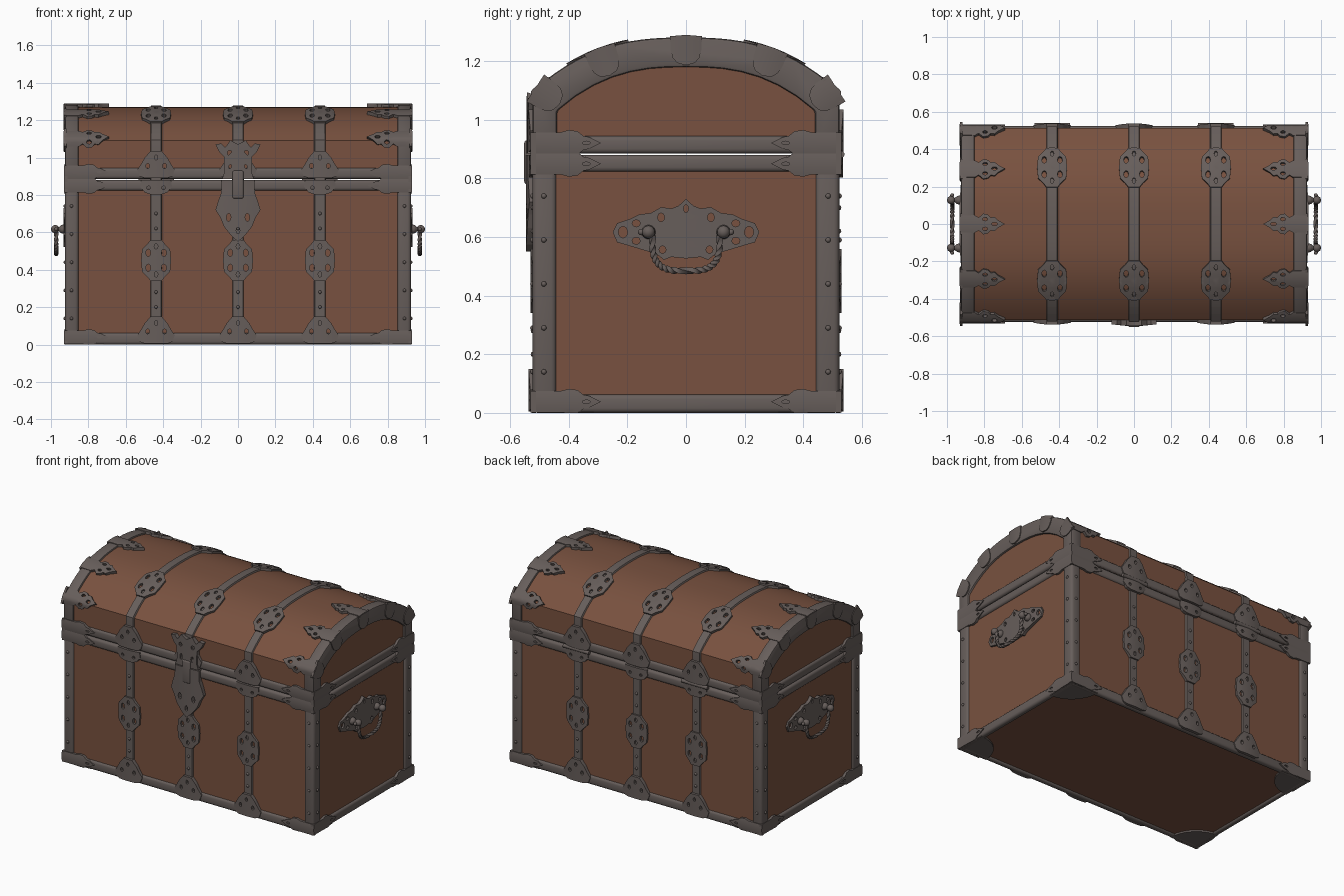
import bpy, bmesh, math
from mathutils import Vector, Matrix

if "Cube" in bpy.data.objects:
    bpy.data.objects.remove(bpy.data.objects["Cube"])


def material(name, rgb):
    m = bpy.data.materials.new(name)
    m.diffuse_color = (*rgb, 1)
    m.use_nodes = True
    m.node_tree.nodes["Principled BSDF"].inputs["Base Color"].default_value = m.diffuse_color
    return m


WOOD = material("brown wood", (0.19, 0.083, 0.050))
IRON = material("dark iron", (0.135, 0.112, 0.104))
HX, HY = 0.925, 0.523          # outer half sizes of the iron frame


def finish(name, bm, mat, angle=35):
    bmesh.ops.recalc_face_normals(bm, faces=bm.faces)
    me = bpy.data.meshes.new(name)
    bm.to_mesh(me)
    bm.free()
    me.materials.append(mat)
    ob = bpy.data.objects.new(name, me)
    bpy.context.collection.objects.link(ob)
    bpy.ops.object.select_all(action='DESELECT')
    ob.select_set(True)
    bpy.context.view_layer.objects.active = ob
    bpy.ops.object.shade_smooth_by_angle(angle=math.radians(angle))
    return ob


def bevel(bm, size, seg=3):
    edges = [e for e in bm.edges if e.calc_face_angle(0) > 0.9]
    bmesh.ops.bevel(bm, geom=edges, offset=size, segments=seg, profile=0.5, affect='EDGES')


def boxes(name, spans, mat, size):
    """Bevelled boxes given as (x0, x1, y0, y1, z0, z1)."""
    bm = bmesh.new()
    for x0, x1, y0, y1, z0, z1 in spans:
        m = Matrix.Translation(((x0 + x1) / 2, (y0 + y1) / 2, (z0 + z1) / 2))
        bmesh.ops.create_cube(bm, size=1, matrix=m @ Matrix.Diagonal((x1 - x0, y1 - y0, z1 - z0, 1)))
    bevel(bm, size)
    return finish(name, bm, mat)


def extrude_yz(bm, pts, x0, x1):
    f = bm.faces.new([bm.verts.new((x0, y, z)) for y, z in pts])
    r = bmesh.ops.extrude_face_region(bm, geom=[f])
    bmesh.ops.translate(bm, vec=(x1 - x0, 0, 0), verts=[v for v in r['geom'] if isinstance(v, bmesh.types.BMVert)])


def arch(half, low, top, n=28):
    ys = [half * (2 * i / n - 1) for i in range(n + 1)]
    return [(y, low + (top - low) * (1 - abs(y / half) ** 2.6)) for y in ys]


# Wooden box and lid
bm = bmesh.new()
extrude_yz(bm, [(-0.512, 0.012), (0.512, 0.012), (0.512, 0.878), (-0.512, 0.878)], -0.912, 0.912)
finish("chest_body", bm, WOOD)
WOOD_ARCH = arch(0.512, 1.09, 1.27)
bm = bmesh.new()
extrude_yz(bm, [(-0.512, 0.886)] + WOOD_ARCH + [(0.512, 0.886)], -0.912, 0.912)
finish("chest_lid", bm, WOOD)

# Iron rails, posts and arched end bands
for name, z0, z1 in (("bottom_rail", 0, 0.063), ("body_top_rail", 0.822, 0.880), ("lid_rail", 0.885, 0.945)):
    spans = []
    for s in (-1, 1):
        spans.append((-HX, HX, *sorted((s * HY, s * (HY - 0.04))), z0, z1))
        spans.append((*sorted((s * HX, s * (HX - 0.04))), -HY, HY, z0, z1))
    boxes(name, spans, IRON, 0.016)
boxes("corner_posts", [(*sorted((a * HX, a * 0.852)), *sorted((b * HY, b * 0.442)), 0.01, 0.875)
                       for a in (-1, 1) for b in (-1, 1)], IRON, 0.018)
bm = bmesh.new()
ring = [(-HY, 0.92)] + arch(HY, 1.098, 1.281) + [(HY, 0.92), (0.44, 0.92)] \
    + arch(0.44, 1.03, 1.18, 14)[::-1] + [(-0.44, 0.92)]
for s in (-1, 1):
    extrude_yz(bm, ring, s * 0.852, s * HX)
bevel(bm, 0.01, 2)
finish("lid_end_bands", bm, IRON)

# Path over the wood from front foot, across the lid, to back foot
PATH = [Vector((0, y, z)) for y, z in [(-0.512, 0)] + WOOD_ARCH + [(0.512, 0)]]
CUM = [0]
for p, q in zip(PATH, PATH[1:]):
    CUM.append(CUM[-1] + (q - p).length)
TOTAL = CUM[-1]


def at(s):
    s = min(max(s, 0), TOTAL)
    i = max(k for k in range(len(PATH) - 1) if CUM[k] <= s)
    return PATH[i].lerp(PATH[i + 1], (s - CUM[i]) / (CUM[i + 1] - CUM[i]))


def frame(s, d=0.015):
    t = (at(s + d) - at(s - d)).normalized()
    return at(s), t, Vector((0, -t.z, t.y))


def s_at_y(y):
    return min((k * TOTAL / 2000 for k in range(2001)),
               key=lambda s: abs(at(s).y - y) + (9 if at(s).z < 1.085 else 0))


# Three straps over the chest
bm = bmesh.new()
stops = sorted([0.02 + i * (TOTAL - 0.04) / 70 for i in range(71)] + CUM[1:-1])
for x in (-0.438, 0, 0.438):
    rows = []
    for s in stops:
        p, t, n = frame(s)
        rows.append([bm.verts.new(p + n * w + Vector((x + u, 0, 0)))
                     for u, w in ((-0.032, -0.003), (-0.026, 0.009), (0.026, 0.009), (0.032, -0.003))])
    for a, b in zip(rows, rows[1:]):
        for k in range(3):
            bm.faces.new((a[k], a[k + 1], b[k + 1], b[k]))
finish("straps", bm, IRON)


def shape(half, holes=()):
    """Flat pierced plate, mirrored in u, cut into a grid and given thickness 0..1."""
    bm = bmesh.new()
    loops = [half + [(-u, v) for u, v in reversed(half) if u > 1e-6]]
    for cx, cy, rx, ry in holes:
        for c in {cx, -cx}:
            loops.append([(c + rx * math.cos(k * math.pi / 4), cy + ry * math.sin(k * math.pi / 4)) for k in range(8)])
    for lp in loops:
        vs = [bm.verts.new((u, v, 0)) for u, v in lp]
        for a, b in zip(vs, vs[1:] + vs[:1]):
            bm.edges.new((a, b))
    bmesh.ops.triangle_fill(bm, use_beauty=True, edges=bm.edges[:], normal=(0, 0, 1))
    for axis in (0, 1):
        lo, hi = (f(v.co[axis] for v in bm.verts) for f in (min, max))
        for k in range(1, 8):
            co, no = Vector(), Vector()
            co[axis], no[axis] = lo + (hi - lo) * k / 8, 1
            bmesh.ops.bisect_plane(bm, geom=bm.verts[:] + bm.edges[:] + bm.faces[:], plane_co=co, plane_no=no)
    r = bmesh.ops.extrude_face_region(bm, geom=bm.faces[:])
    bmesh.ops.translate(bm, vec=(0, 0, 1), verts=[v for v in r['geom'] if isinstance(v, bmesh.types.BMVert)])
    bm.verts.index_update()
    return bm


def plates(name, src, thick, dome, maps):
    bm = bmesh.new()
    um = max(v.co.x for v in src.verts)
    for fn in maps:
        vs = [bm.verts.new(fn(v.co.x, v.co.y, v.co.z * thick * (1 - dome * (v.co.x / um) ** 2))) for v in src.verts]
        for f in src.faces:
            bm.faces.new([vs[v.index] for v in f.verts])
    return finish(name, bm, IRON, 40)


def on_path(x, s, flip=1):
    def fn(u, v, w):
        p, t, n = frame(s + flip * v)
        return p + n * w + Vector((x + u, 0, 0))
    return fn


def leaf_on_path(side, s):
    def fn(u, v, w):
        p, t, n = frame(s + u, 0.03)
        return p + n * w + Vector((side * (0.931 - v), 0, 0))
    return fn


def tongue_on_end(side, s):
    p, t, n = frame(s, 0.05)
    return lambda u, v, w: p + n * (0.016 - v) + t * u + Vector((side * (0.918 + w), 0, 0))


def on_end(side, z, w0=0.912):
    return lambda u, v, w: Vector((side * (w0 + w), u, z + v))


def leaf_on_end(side, ys, z):
    return lambda u, v, w: Vector((side * (0.912 + w), ys * (0.53 - v), max(z + u, 0)))


STRAPS = (-0.438, 0, 0.438)
# Oval pierced ornaments on the straps
oval = shape([(0.03, -0.11), (0.045, -0.09), (0.075, -0.06), (0.08, 0), (0.075, 0.06), (0.045, 0.09), (0.03, 0.11)],
             [(0.042, 0.04, 0.013, 0.02), (0.042, -0.04, 0.013, 0.02), (0, 0.075, 0.01, 0.015), (0, -0.075, 0.01, 0.015)])
plates("strap_ovals", oval, 0.019, 0.4, [on_path(x, s) for x in STRAPS
       for s in (0.45, s_at_y(-0.3), s_at_y(0.3), TOTAL - 0.45)])

# Ornaments where straps meet the rails
cap = shape([(0.06, -0.045), (0.088, -0.035), (0.1, 0), (0.08, 0.03), (0.06, 0.065), (0.03, 0.1)],
            [(0.045, 0.02, 0.01, 0.014), (0, 0.065, 0.009, 0.014)])
low = shape([(0.03, -0.05), (0.06, -0.04), (0.085, -0.01), (0.08, 0.026)], [(0.04, -0.015, 0.01, 0.01)])
maps = [on_path(x, s, f) for x in STRAPS for z in (0.05, 0.935) for s, f in ((z, 1), (TOTAL - z, -1))]
plates("rail_ornaments", cap, 0.026, 0.4, maps)
plates("body_rail_ornaments", low, 0.024, 0.4,
       [on_path(x, s, f) for x in STRAPS for s, f in ((0.853, 1), (TOTAL - 0.853, -1))])

# Leaf clasps at lid ends and rail corners
leaf = shape([(0.045, 0), (0.047, 0.08), (0.034, 0.1), (0.055, 0.125), (0.05, 0.15), (0.035, 0.165),
              (0.038, 0.185), (0.02, 0.205), (0, 0.24)], [(0.026, 0.135, 0.009, 0.014), (0, 0.185, 0.009, 0.016)])
small = shape([(0.036, 0), (0.036, 0.1), (0.044, 0.13), (0.04, 0.16), (0.024, 0.18), (0.02, 0.2), (0, 0.24)],
              [(0, 0.19, 0.006, 0.014)])
clasps = [s_at_y(y) for y in (-0.29, 0, 0.29)] + [1.105, TOTAL - 1.105]
plates("lid_end_leaves", leaf, 0.019, 0.25, [leaf_on_path(a, s) for a in (-1, 1) for s in clasps])
tongue = shape([(0.055, 0), (0.052, 0.05), (0.045, 0.075), (0.03, 0.092), (0, 0.1)])
plates("lid_end_tongues", tongue, 0.016, 0.3, [tongue_on_end(a, s) for a in (-1, 1) for s in clasps])
levels = (0.038, 0.85, 0.921)
plates("rail_corner_leaves", small, 0.019, 0.25,
       [leaf_on_path(a, s) for a in (-1, 1) for z in levels for s in (z, TOTAL - z)]
       + [leaf_on_end(a, b, z) for a in (-1, 1) for b in (-1, 1) for z in levels])

# Rounded plates under the corners
bm = bmesh.new()
for a in (-1, 1):
    for b in (-1, 1):
        pts = [(0, 0)] + [(0.2 * math.cos(k * math.pi / 16), 0.2 * math.sin(k * math.pi / 16)) for k in range(9)]
        f = bm.faces.new([bm.verts.new((a * (0.92 - p), b * (0.518 - q), 0.001)) for p, q in pts])
        r = bmesh.ops.extrude_face_region(bm, geom=[f])
        bmesh.ops.translate(bm, vec=(0, 0, 0.012), verts=[v for v in r['geom'] if isinstance(v, bmesh.types.BMVert)])
finish("bottom_corner_plates", bm, IRON)

# Lock: hasp on the lid, shield on the body
hasp = shape([(0.085, 0), (0.072, 0.04), (0.075, 0.12), (0.1, 0.145), (0.12, 0.185), (0.09, 0.19), (0.07, 0.17),
              (0.04, 0.2), (0, 0.185)], [(0.045, 0.14, 0.012, 0.014), (0.04, 0.06, 0.009, 0.02)])
plates("lock_hasp", hasp, 0.032, 0.25, [on_path(0, 0.885)])
shield = shape([(0, -0.33), (0.03, -0.305), (0.075, -0.25), (0.095, -0.2), (0.12, -0.16), (0.105, -0.11),
                (0.09, -0.07), (0.088, 0)], [(0.05, -0.2, 0.012, 0.022), (0, -0.27, 0.01, 0.018)])
plates("lock_shield", shield, 0.034, 0.35, [on_path(0, 0.88)])
boxes("lock_bolt", [(-0.03, 0.03, -0.552, -0.51, 0.78, 0.93)], IRON, 0.01)

# Pierced handle plates
hplate = shape([(0, -0.09), (0.05, -0.085), (0.075, -0.095), (0.1, -0.075), (0.15, -0.06), (0.2, -0.045), (0.235, -0.035),
                (0.25, 0), (0.235, 0.03), (0.19, 0.045), (0.16, 0.06), (0.12, 0.065), (0.085, 0.085),
                (0.05, 0.08), (0.025, 0.09), (0, 0.113)],
               [(0.215, 0, 0.016, 0.02), (0.17, 0.03, 0.014, 0.012), (0.17, -0.03, 0.014, 0.012),
                (0.085, 0.05, 0.012, 0.015), (0.08, -0.06, 0.012, 0.013), (0, 0.08, 0.008, 0.014)])
plates("handle_plates", hplate, 0.022, 0.5, [on_end(a, 0.617) for a in (-1, 1)])

# Handle knobs and twisted bails
bm = bmesh.new()
for a in (-1, 1):
    for b in (-1, 1):
        y = b * 0.128
        for x, yy, r in ((0.978, y, 0.022), (0.95, y, 0.014), (0.935, y, 0.024), (0.972, y + b * 0.025, 0.011)):
            bmesh.ops.create_uvsphere(bm, u_segments=14, v_segments=10, radius=r,
                                      matrix=Matrix.Translation((a * x, yy, 0.617)))
        bmesh.ops.create_cone(bm, segments=12, radius1=0.01, radius2=0.01, depth=0.07,
                              matrix=Matrix.Translation((a * 0.945, y, 0.617)) @ Matrix.Rotation(math.pi / 2, 4, 'Y'))
finish("handle_knobs", bm, IRON, 60)
bm = bmesh.new()
N = 90
U = []
for i in range(N + 1):
    a = math.pi * i / N
    c = math.cos(a)
    U.append(Vector((0, 0.115 * math.copysign(abs(c) ** 0.6, c), 0.605 - 0.12 * math.sin(a) ** 0.6 if 0 < i < N else 0.605)))
for side in (-1, 1):
    rows = []
    for i, p in enumerate(U):
        t = (U[min(i + 1, N)] - U[max(i - 1, 0)]).normalized()
        ex, b = Vector((1, 0, 0)), t.cross(Vector((1, 0, 0)))
        rows.append([bm.verts.new(p + Vector((side * 0.972, 0, 0)) + 0.012 * (
            ex * math.cos(i * 0.28 + k * math.pi / 2) + b * math.sin(i * 0.28 + k * math.pi / 2))) for k in range(4)])
    for r0, r1 in zip(rows, rows[1:]):
        for k in range(4):
            bm.faces.new((r0[k], r0[(k + 1) % 4], r1[(k + 1) % 4], r1[k]))
finish("handle_bails", bm, IRON)

# Rivets on posts and straps
bm = bmesh.new()
spots = []
for z in (0.14, 0.29, 0.44, 0.59, 0.74):
    for a in (-1, 1):
        for b in (-1, 1):
            spots += [(a * 0.89, b * HY, z), (a * HX, b * 0.485, z)]
for z in (0.2, 0.28, 0.62, 0.7):
    spots += [(x, b * 0.521, z) for x in STRAPS for b in (-1, 1)]
for p in spots:
    bmesh.ops.create_uvsphere(bm, u_segments=10, v_segments=6, radius=0.009, matrix=Matrix.Translation(p))
finish("rivets", bm, IRON, 60)

# Hinge barrels at the back
bm = bmesh.new()
for x in (-0.438, 0.438):
    bmesh.ops.create_cone(bm, cap_ends=True, segments=14, radius1=0.012, radius2=0.012, depth=0.19,
                          matrix=Matrix.Translation((x, 0.529, 0.882)) @ Matrix.Rotation(math.pi / 2, 4, 'Y'))
finish("hinge_barrels", bm, IRON)
